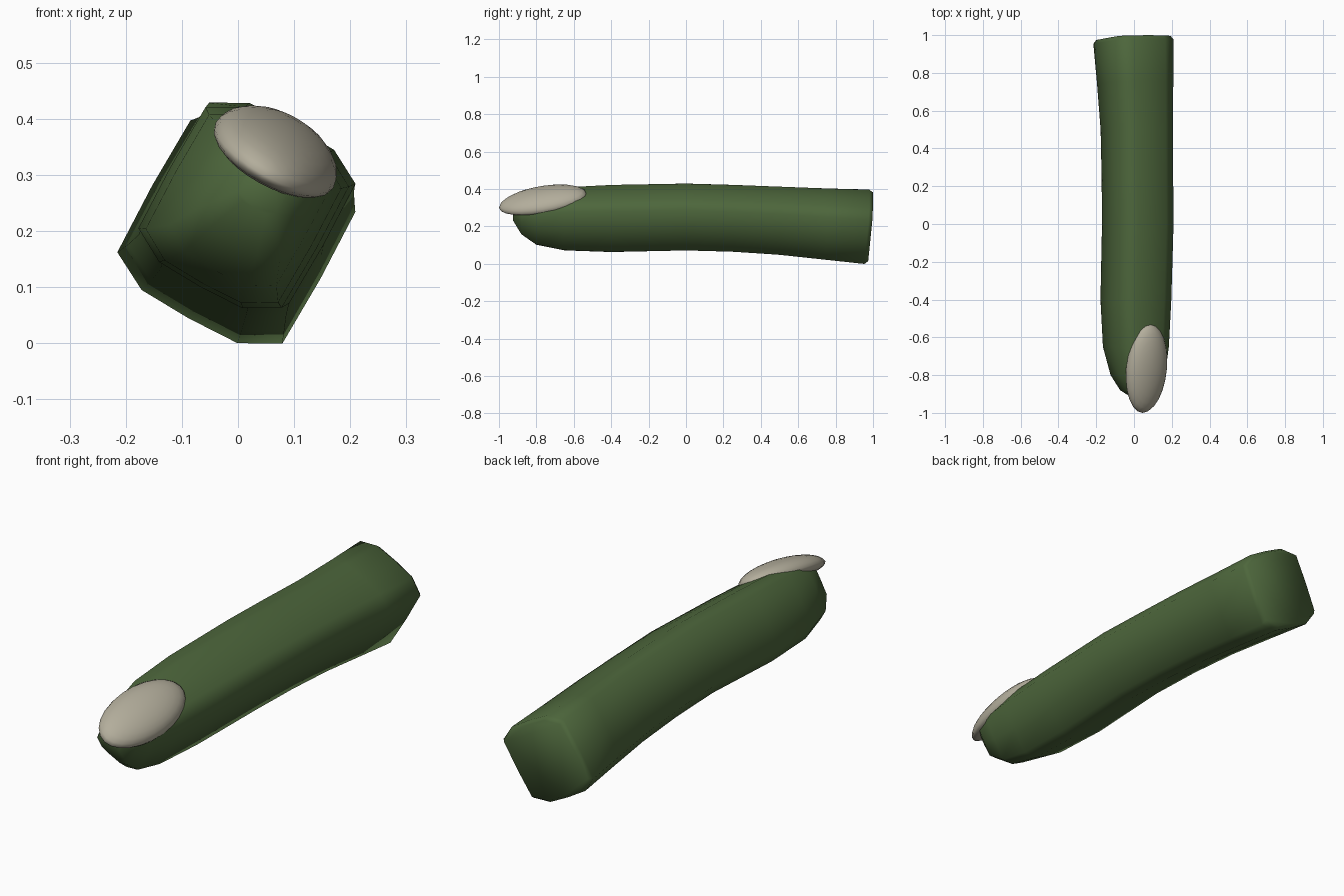
import bpy, bmesh, math
from mathutils import Vector

if "Cube" in bpy.data.objects:
    bpy.data.objects.remove(bpy.data.objects["Cube"])

# Tilted axes: the finger is rolled about its length
U = Vector((0.875, 0, -0.485))
V = Vector((0.485, 0, 0.875))


def material(name, rgb):
    m = bpy.data.materials.new(name)
    m.diffuse_color = (*rgb, 1)
    m.use_nodes = True
    m.node_tree.nodes["Principled BSDF"].inputs["Base Color"].default_value = m.diffuse_color
    return m


def finish(bm, name, mat):
    bmesh.ops.recalc_face_normals(bm, faces=bm.faces)
    for f in bm.faces:
        f.smooth = True
    me = bpy.data.meshes.new(name)
    bm.to_mesh(me)
    bm.free()
    ob = bpy.data.objects.new(name, me)
    me.materials.append(mat)
    bpy.context.collection.objects.link(ob)
    return ob


# Finger: rounded-square section lofted along y
quarter = [(1.02, 0), (1, 0.78), (0.58, 1), (0, 1.02)]
section = (quarter
           + [(-u, v) for u, v in quarter[-2:0:-1]]
           + [(-u, -v) for u, v in quarter]
           + [(u, -v) for u, v in quarter[-2:0:-1]])

# y, centre x, centre z, half width, half height, lean of the ring
rings = [
    (-0.925, 0.05, 0.282, 0.04, 0.045, 0),
    (-0.88, 0.035, 0.26, 0.085, 0.09, 0),
    (-0.80, 0.02, 0.243, 0.11, 0.126, 0),
    (-0.65, 0.01, 0.24, 0.135, 0.149, 0),
    (-0.40, 0.01, 0.242, 0.146, 0.158, 0),
    (0.00, 0.02, 0.25, 0.149, 0.156, 0),
    (0.25, 0.018, 0.243, 0.149, 0.156, 0),
    (0.50, 0.015, 0.23, 0.15, 0.16, 0),
    (0.75, 0.006, 0.212, 0.159, 0.166, 0.04),
    (0.965, -0.003, 0.198, 0.168, 0.172, 0.088),
    (0.985, -0.003, 0.198, 0.156, 0.16, 0.088),
]
bm = bmesh.new()
loops = []
for y, cx, cz, ru, rv, lean in rings:
    loops.append([bm.verts.new(Vector((cx, y + lean * v * rv, cz)) + U * u * ru + V * v * rv)
                  for u, v in section])
n = len(section)
for a, b in zip(loops, loops[1:]):
    for i in range(n):
        j = (i + 1) % n
        bm.faces.new((a[i], a[j], b[j], b[i]))
bm.faces.new(loops[0])
bm.faces.new(loops[-1])
finish(bm, "finger", material("green_skin", (0.075, 0.135, 0.045)))

# Nail: domed oval plate, flatter underneath, rising toward the knuckle
bm = bmesh.new()
bmesh.ops.create_uvsphere(bm, u_segments=24, v_segments=14, radius=1)
centre = Vector((0.065, -0.765, 0.335))
for p in bm.verts:
    u, y, v = p.co
    h = v * (0.066 if v > 0 else 0.04) + 0.04 * y
    p.co = centre + U * u * 0.12 + V * h + Vector((0, y * 0.235, 0))
finish(bm, "nail", material("nail_grey", (0.45, 0.42, 0.33)))
